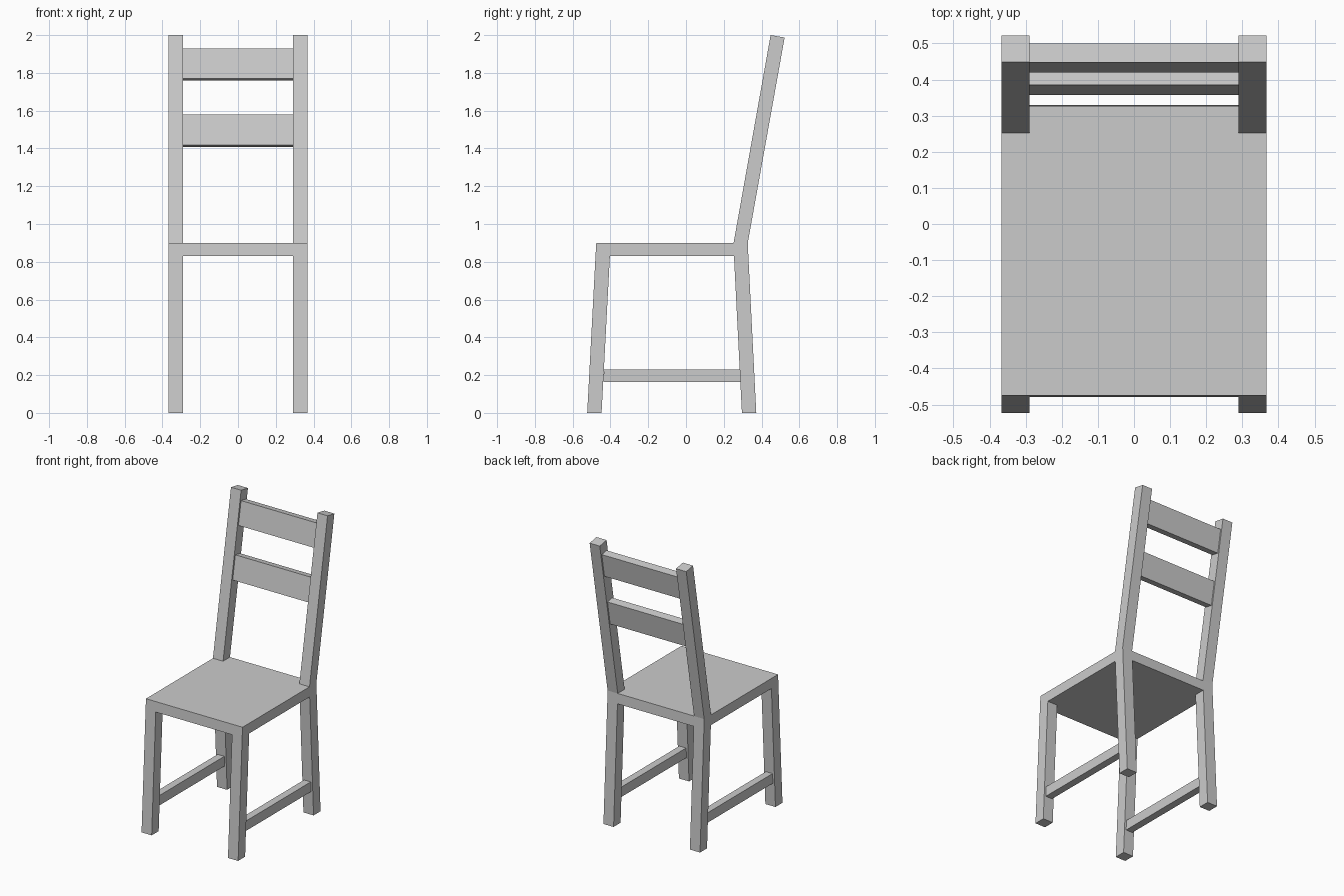
import bpy, bmesh

if "Cube" in bpy.data.objects:
    bpy.data.objects.remove(bpy.data.objects["Cube"])


def side_profile(name, pts, x0, x1, mirrored=False):
    """Extrude a (y, z) side profile from x0 to x1, optionally mirrored across x = 0."""
    bm = bmesh.new()
    face = bm.faces.new([bm.verts.new((x0, y, z)) for y, z in pts])
    ext = bmesh.ops.extrude_face_region(bm, geom=[face])
    moved = [v for v in ext["geom"] if isinstance(v, bmesh.types.BMVert)]
    bmesh.ops.translate(bm, verts=moved, vec=(x1 - x0, 0, 0))
    bmesh.ops.recalc_face_normals(bm, faces=bm.faces)
    mesh = bpy.data.meshes.new(name)
    bm.to_mesh(mesh)
    bm.free()
    ob = bpy.data.objects.new(name, mesh)
    bpy.context.collection.objects.link(ob)
    if mirrored:
        ob.modifiers.new("Mirror", 'MIRROR').use_mirror_merge = False
    return ob


OUT, INN = 0.367, 0.29        # outer and inner x of the legs
SEAT_LO, SEAT_HI = 0.83, 0.90
LEAN = (0.448 - 0.253) / 1.1  # backward lean of the backrest

# Seat, its front and back edges following the leg slant
side_profile("seat", [(-0.479, SEAT_LO), (0.330, SEAT_LO),
                      (0.327, SEAT_HI), (-0.475, SEAT_HI)], -OUT, OUT)

# Splayed legs
side_profile("front_legs", [(-0.523, 0), (-0.447, 0),
                            (-0.403, SEAT_LO), (-0.479, SEAT_LO)], INN, OUT, True)
side_profile("back_legs", [(0.296, 0), (0.372, 0),
                           (0.330, SEAT_LO), (0.254, SEAT_LO)], INN, OUT, True)

# Leaning backrest posts with square-cut tops
side_profile("back_posts", [(0.252, SEAT_HI), (0.327, SEAT_HI),
                            (0.522, 1.987), (0.448, 2.0)], INN, OUT, True)

# Low side stretchers, set in from the leg faces
side_profile("side_stretchers", [(-0.438, 0.163), (0.289, 0.163),
                                 (0.286, 0.231), (-0.434, 0.231)],
             INN + 0.013, OUT - 0.013, True)

# Two tilted slats between the posts
for name, lo, hi in (("lower_slat", 1.418, 1.580), ("upper_slat", 1.769, 1.929)):
    front = [(0.265 + (z - SEAT_HI) * LEAN, z) for z in (lo, hi)]
    back = [(y + 0.052, z - 0.052 * LEAN) for y, z in reversed(front)]
    side_profile(name, front + back, -INN, INN)
